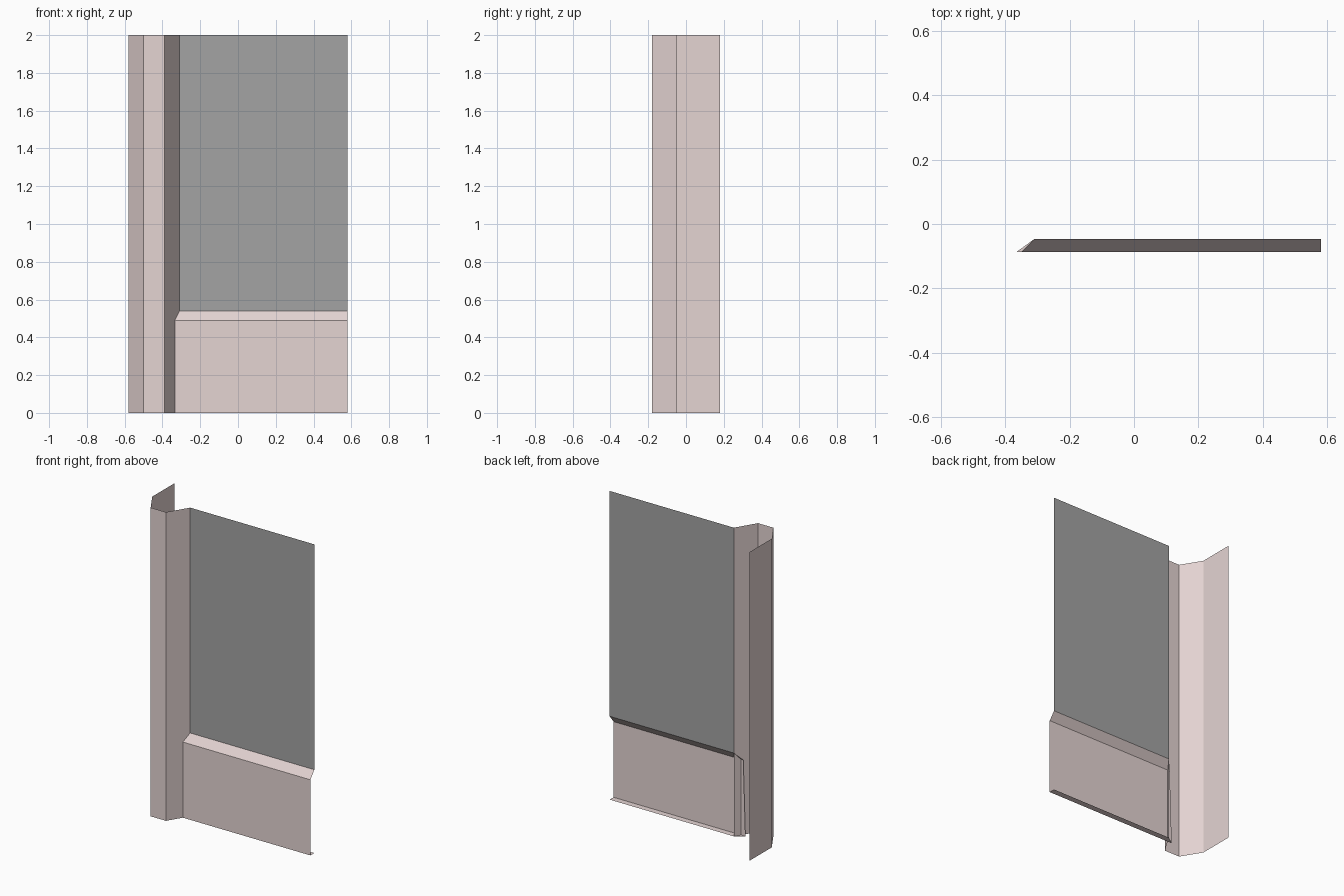
import bpy, bmesh

if "Cube" in bpy.data.objects:
    bpy.data.objects.remove(bpy.data.objects["Cube"])

def material(name, rgb):
    m = bpy.data.materials.new(name)
    m.diffuse_color = (*rgb, 1)
    m.use_nodes = True
    m.node_tree.nodes["Principled BSDF"].inputs["Base Color"].default_value = m.diffuse_color
    return m

pink = material("pale_trim", (0.78, 0.66, 0.65))
grey = material("grey_panel", (0.37, 0.37, 0.37))

def sheet(name, start, end, mat):
    """Thin sheet: flat strips joining two matching polylines."""
    bm = bmesh.new()
    a = [bm.verts.new(p) for p in start]
    b = [bm.verts.new(p) for p in end]
    for i in range(len(a) - 1):
        bm.faces.new((a[i], a[i + 1], b[i + 1], b[i]))
    me = bpy.data.meshes.new(name)
    bm.to_mesh(me)
    bm.free()
    me.materials.append(mat)
    ob = bpy.data.objects.new(name, me)
    bpy.context.collection.objects.link(ob)
    return ob

TOP, RIGHT, BACK, FRONT = 2.0, 0.58, -0.047, -0.087

# Corner pillar: open folded profile, extruded to full height
profile = [(-0.58, 0.18), (-0.58, -0.05), (-0.50, -0.18), (-0.39, -0.18), (-0.31, BACK)]
sheet("corner_pillar", [(x, y, 0) for x, y in profile],
      [(x, y, TOP) for x, y in profile], pink)

# Upper wall panel
sheet("wall_panel", [(-0.31, BACK, 0.54), (RIGHT, BACK, 0.54)],
      [(-0.31, BACK, TOP), (RIGHT, BACK, TOP)], grey)

# Skirting: bottom lip, front face and sloped ledge, running into the pillar
left = [(-0.31, BACK, 0), (-0.365, FRONT, 0), (-0.35, FRONT, 0.49), (-0.31, BACK, 0.54)]
sheet("skirting", left, [(RIGHT, y, z) for x, y, z in left][:], pink).data.flip_normals()

# Keep the skirting facing outward (front and up)
sk = bpy.data.objects["skirting"].data
if sk.polygons[1].normal.y > 0:
    sk.flip_normals()
